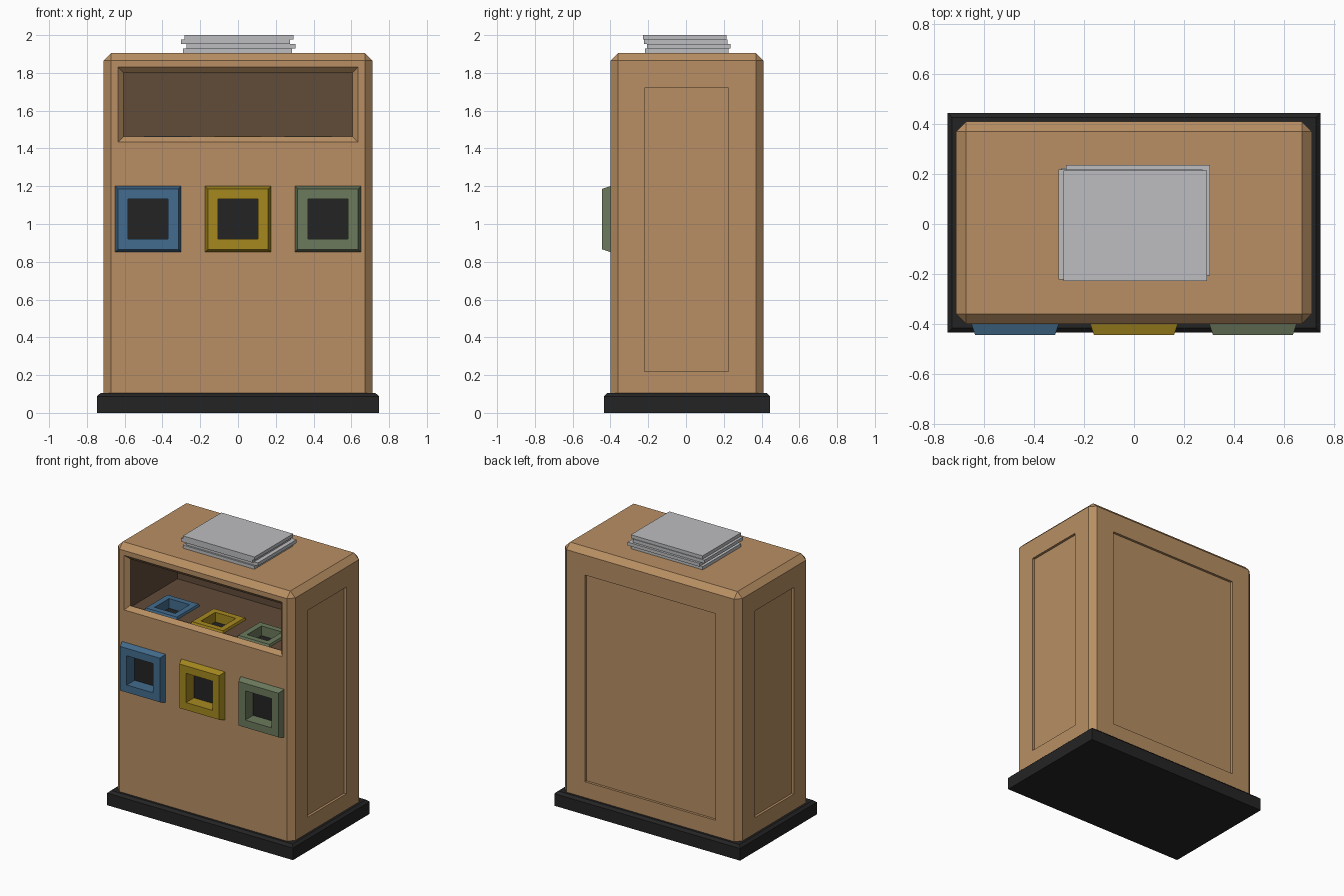
import bpy
import bmesh
from mathutils import Matrix, Vector

default = bpy.data.objects.get("Cube")
if default:
    bpy.data.objects.remove(default, do_unlink=True)


def material(name, rgb):
    linear = [((c / 255 + 0.055) / 1.055) ** 2.4 for c in rgb] + [1]
    mat = bpy.data.materials.new(name)
    mat.use_nodes = True
    mat.diffuse_color = linear
    mat.node_tree.nodes["Principled BSDF"].inputs["Base Color"].default_value = linear
    return mat


tan = material("tan_casing", (184, 143, 99))
brown = material("dark_brown_lining", (97, 76, 56))
black = material("black", (36, 36, 36))
grey = material("paper_grey", (189, 190, 192))
blue = material("blue", (67, 108, 142))
yellow = material("yellow", (166, 137, 31))
green = material("sage_green", (108, 122, 93))


def finish(name, bm, *mats):
    bmesh.ops.recalc_face_normals(bm, faces=bm.faces)
    mesh = bpy.data.meshes.new(name)
    bm.to_mesh(mesh)
    bm.free()
    for mat in mats:
        mesh.materials.append(mat)
    obj = bpy.data.objects.new(name, mesh)
    bpy.context.collection.objects.link(obj)
    return obj


def box(name, low, high, *mats, bevel=0):
    low, high = Vector(low), Vector(high)
    bm = bmesh.new()
    bmesh.ops.create_cube(bm, size=1, matrix=Matrix.Translation((low + high) / 2)
                          @ Matrix.Diagonal((*(high - low), 1)))
    if bevel:
        bmesh.ops.bevel(bm, geom=bm.edges[:], offset=bevel, segments=1, affect='EDGES')
    return finish(name, bm, *mats)


def loft(name, sections, matrix, *mats, start_cap=True):
    """Join rectangles (half width, half height, depth); the last is capped with the last material."""
    bm = bmesh.new()
    loops = [[bm.verts.new((sx * w, sy * h, d))
              for sx, sy in ((-1, -1), (1, -1), (1, 1), (-1, 1))] for w, h, d in sections]
    for a, b in zip(loops, loops[1:]):
        for i in range(4):
            j = (i + 1) % 4
            bm.faces.new((a[i], a[j], b[j], b[i]))
    bm.faces.new(loops[-1]).material_index = max(0, len(mats) - 1)
    if start_cap:
        bm.faces.new(loops[0][::-1])
    bm.transform(matrix)
    return finish(name, bm, *mats)


def cut(target, cutter):
    cutter.hide_render = True
    mod = target.modifiers.new("cut", 'BOOLEAN')
    mod.operation = 'DIFFERENCE'
    mod.solver = 'EXACT'
    mod.object = cutter
    bpy.context.view_layer.objects.active = target
    bpy.ops.object.modifier_apply(modifier=mod.name)
    bpy.data.objects.remove(cutter, do_unlink=True)


# Plinth with a chamfered top
loft("plinth", [(0.746, 0.44, 0), (0.746, 0.44, 0.088), (0.728, 0.422, 0.105)],
     Matrix.Translation((0, 0.005, 0)), black)

# Casing
X, FRONT, BACK = 0.712, -0.4, 0.41
casing = box("casing", (-X, FRONT, 0.05), (X, BACK, 1.905), tan, brown, bevel=0.04)

# Sunken side and back panels
SINK = 0.018
for side in (-1, 1):
    xs = sorted((side * (X - SINK), side * (X + 0.1)))
    cut(casing, box("panel_cutter", (xs[0], -0.22, 0.22), (xs[1], 0.225, 1.72)))
cut(casing, box("panel_cutter", (-0.525, BACK - SINK, 0.22), (0.525, BACK + 0.1, 1.72)))

# Display opening: sloped rim, then a deep compartment
facing_front = Matrix.Rotation(1.5707963, 4, 'X')
rim = Matrix.Translation((0, FRONT, 1.632)) @ facing_front
cut(casing, loft("rim_cutter", [(0.665, 0.228, 0.03), (0.605, 0.168, -0.03)], rim))
cut(casing, box("compartment_cutter", (-0.605, -0.372, 1.45), (0.605, 0.17, 1.8)))

# Hatches: three on the front and three smaller ones on the compartment floor
SHELF = 0.78
for i, (label, mat) in enumerate((("blue", blue), ("yellow", yellow), ("green", green))):
    x = (i - 1) * 0.476
    places = (
        ("front", Matrix.Translation((x, FRONT, 1.026)) @ facing_front),
        ("shelf", Matrix.Translation((x * SHELF, -0.225, 1.431)) @ Matrix.Scale(SHELF, 4)),
    )
    for where, matrix in places:
        cut(casing, loft("hatch_cutter", [(0.13, 0.13, 0.04), (0.13, 0.13, -0.07)], matrix))
        ring = [(0.175, 0), (0.16, 0.045), (0.106, 0.045), (0.106, -0.045)]
        loft(f"{where}_hatch_{label}", [(h, h, d) for h, d in ring],
             matrix, mat, black, start_cap=False)

# Dark lining inside the compartment
for face in casing.data.polygons:
    c = face.center
    inside = abs(c.x) < 0.61 and -0.368 < c.y < 0.18 and 1.3 < c.z < 1.82
    face.material_index = 1 if inside else 0

# Loose stack of sheets on top
THICK = 0.024
for i, (dx, dy) in enumerate(((-0.003, 0.003), (0.016, 0.015), (-0.014, -0.002), (0.005, -0.007))):
    z = 1.904 + i * THICK
    box(f"paper_stack_{i + 1}", (dx - 0.288, dy - 0.221, z),
        (dx + 0.288, dy + 0.221, z + THICK), grey)
